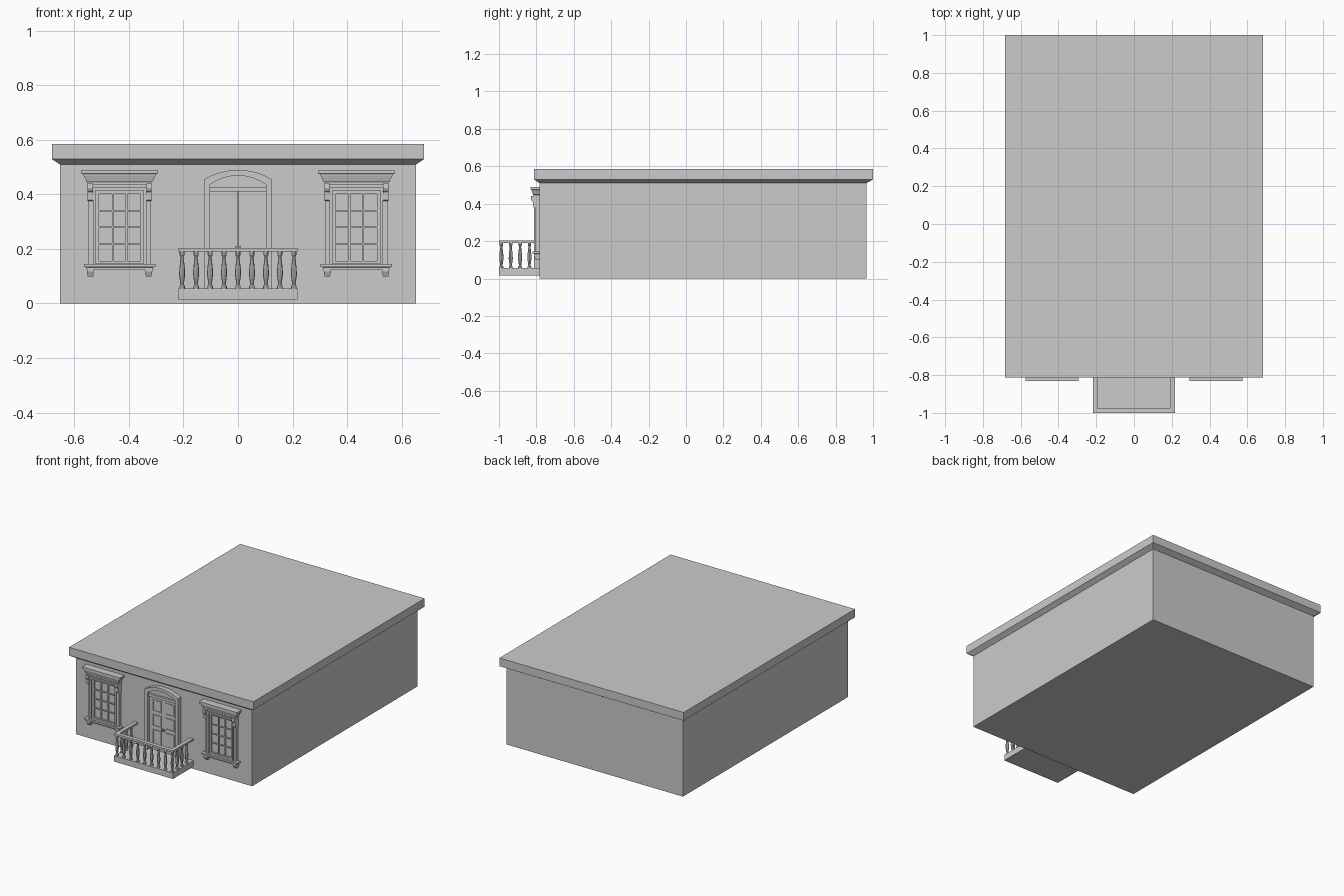
import bpy, bmesh, math

if "Cube" in bpy.data.objects:
    bpy.data.objects.remove(bpy.data.objects["Cube"])

WALL = -0.783   # y of the front wall


def add(name, verts, faces):
    me = bpy.data.meshes.new(name)
    me.from_pydata(verts, [], faces)
    bm = bmesh.new()
    bm.from_mesh(me)
    bmesh.ops.recalc_face_normals(bm, faces=bm.faces)
    bm.to_mesh(me)
    bm.free()
    ob = bpy.data.objects.new(name, me)
    bpy.context.collection.objects.link(ob)
    return ob


def stack(name, levels):
    """Solid through stacked rectangles (x0, x1, y0, y1, z)."""
    v, f = [], [(3, 2, 1, 0)]
    for x0, x1, y0, y1, z in levels:
        v += [(x0, y0, z), (x1, y0, z), (x1, y1, z), (x0, y1, z)]
    for k in range(0, len(v) - 4, 4):
        f += [(k + i, k + (i + 1) % 4, k + 4 + (i + 1) % 4, k + 4 + i) for i in range(4)]
    n = len(v)
    return add(name, v, f + [(n - 4, n - 3, n - 2, n - 1)])


def box(name, x0, x1, y0, y1, z0, z1):
    return stack(name, [(x0, x1, y0, y1, z0), (x0, x1, y0, y1, z1)])


def prism(name, pts, place, a, b):
    """Outline swept from a to b; place(u, v, w) gives xyz."""
    n = len(pts)
    v = [place(*p, w) for w in (a, b) for p in pts]
    f = [tuple(range(n)), tuple(range(n, 2 * n))]
    f += [(i, (i + 1) % n, n + (i + 1) % n, n + i) for i in range(n)]
    return add(name, v, f)


def band(name, outer, inner, y0, y1, closed):
    """Flat moulding between two outlines in the x-z plane."""
    n = len(outer)
    v = [(x, y, z) for y in (y0, y1) for ring in (outer, inner) for x, z in ring]
    f = []
    for i in range(n if closed else n - 1):
        j = (i + 1) % n
        f += [(i, j, n + j, n + i), (2*n + i, 2*n + j, 3*n + j, 3*n + i),
              (i, j, 2*n + j, 2*n + i), (n + i, n + j, 3*n + j, 3*n + i)]
    if not closed:
        f += [(e, n + e, 3*n + e, 2*n + e) for e in (0, n - 1)]
    return add(name, v, f)


def rect(cx, h, z0, z1):
    return [(cx - h, z0), (cx + h, z0), (cx + h, z1), (cx - h, z1)]


def arch(h, z0, spring, top, n=12):
    r = (h * h + (top - spring) ** 2) / (2 * (top - spring))
    a = math.asin(h / r)
    curve = [(r * math.sin(-a + 2 * a * i / n), top - r + r * math.cos(-a + 2 * a * i / n))
             for i in range(n + 1)]
    return [(-h, z0)] + curve + [(h, z0)]


def baluster(name, x, y):
    prof = [(.010, .05), (.010, .064), (.006, .07), (.011, .105), (.010, .13),
            (.006, .165), (.006, .172), (.009, .178), (.009, .192)]
    n = 8
    v = [(x + r * math.cos(math.tau * i / n), y + r * math.sin(math.tau * i / n), z)
         for r, z in prof for i in range(n)]
    f = [(k*n + i, k*n + (i + 1) % n, (k + 1)*n + (i + 1) % n, (k + 1)*n + i)
         for k in range(len(prof) - 1) for i in range(n)]
    f += [tuple(range(n)), tuple(range(len(v) - n, len(v)))]
    return add(name, v, f)


# House block with flared cornice and flat roof
stack("house_body", [(-.653, .653, WALL, .965, 0), (-.653, .653, WALL, .965, .51),
                     (-.683, .683, -.813, 1, .53), (-.683, .683, -.813, 1, .585)])

# Windows
for c, side in ((-.4345, "left"), (.4345, "right")):
    band(side + "_window_casing", rect(c, .115, .143, .44), rect(c, .09, .146, .417),
         -.805, WALL + .005, True)
    band(side + "_window_inner_casing", rect(c, .098, .144, .425), rect(c, .088, .147, .415),
         -.812, WALL + .005, True)
    band(side + "_window_sash", rect(c, .089, .145, .416), rect(c, .076, .156, .402),
         -.797, WALL + .005, True)
    box(side + "_window_pane", c - .08, c + .08, -.786, WALL + .005, .15, .41)
    for i in (-1, 1):
        box(side + "_window_upright_bar", c + i*.0255 - .003, c + i*.0255 + .003,
            -.793, WALL + .005, .15, .41)
    for i in (1, 2, 3):
        z = .156 + i * .0615
        box(side + "_window_cross_bar", c - .08, c + .08, -.793, WALL + .005, z - .003, z + .003)
    # Hood with stepped, sloping moulding
    stack(side + "_window_hood", [(c - h, c + h, y, WALL + .005, z) for h, y, z in
          ((.117, -.816, .436), (.117, -.816, .446), (.122, -.818, .448), (.132, -.825, .470),
           (.132, -.825, .474), (.140, -.831, .476), (.140, -.831, .49))])
    # Sill
    stack(side + "_window_sill", [(c - h, c + h, y, WALL + .005, z) for h, y, z in
          ((.121, -.812, .124), (.121, -.812, .132), (.131, -.822, .134), (.131, -.822, .145))])
    for s in (-1, 1):
        x = c + s * .108
        # Scroll bracket under the hood
        prism(side + "_hood_bracket",
              [(WALL + .005, .44), (-.828, .44), (-.829, .422), (-.823, .412), (-.818, .408),
               (-.817, .395), (-.816, .38), (-.81, .376), (WALL + .005, .376)],
              lambda u, v, w: (w, u, v), x - .010, x + .010)
        # Foot under the sill
        x = c + s * .107
        stack(side + "_sill_foot", [(x - .010, x + .010, -.803, WALL + .005, .099),
                                    (x - .013, x + .013, -.812, WALL + .005, .118),
                                    (x - .013, x + .013, -.812, WALL + .005, .132)])

# Door surround, arched light and lintel
band("door_surround", arch(.124, .05, .455, .49), arch(.102, .05, .436, .469),
     -.812, WALL + .005, False)
prism("door_arch_panel", arch(.104, .42, .44, .471), lambda u, v, w: (u, w, v),
      -.789, WALL + .005)
box("door_lintel", -.103, .103, -.803, WALL + .005, .41, .427)

# Double door with raised panel mouldings
for s, side in ((-1, "left"), (1, "right")):
    xs = sorted((s * .001, s * .103))
    box(side + "_door_leaf", xs[0], xs[1], -.789, WALL + .005, .05, .411)
    for z0, z1 in ((.09, .19), (.21, .29), (.31, .39)):
        band(side + "_door_panel_moulding", rect(s * .049, .033, z0, z1),
             rect(s * .049, .025, z0 + .008, z1 - .008), -.793, -.786, True)
    box(side + "_door_handle", s * .008 - .003, s * .008 + .003, -.799, -.786, .197, .211)

# Balcony floor, handrail and balusters
box("balcony_floor", -.218, .218, -1, WALL + .005, .015, .055)
rail = [(-.218, WALL), (-.218, -1), (.218, -1), (.218, WALL),
        (.193, WALL), (.193, -.974), (-.193, -.974), (-.193, WALL)]
prism("balcony_handrail", rail, lambda u, v, w: (u, v, w), .19, .203)
for i in range(9):
    baluster("front_baluster", -.205 + i * .05125, -.987)
for s in (-1, 1):
    for i in range(1, 4):
        baluster("side_baluster", s * .205, -.987 + i * .05)
